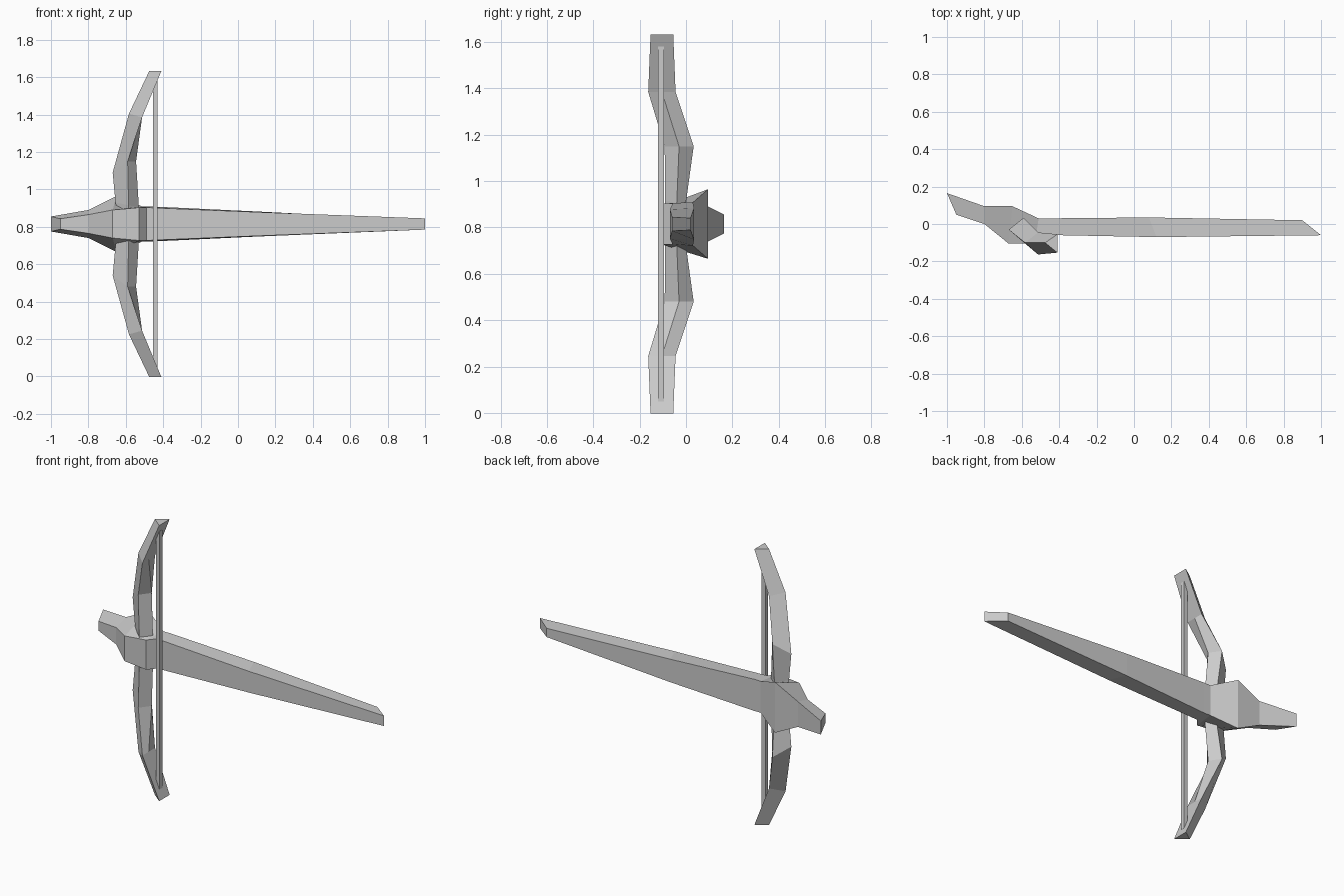
import bpy, bmesh
from mathutils import Vector

MID = 0.815  # height of the symmetry plane


def loft(name, rings):
    """Skin a list of equal-sized rings and cap both ends."""
    bm = bmesh.new()
    loops = [[bm.verts.new(Vector(p)) for p in r] for r in rings]
    n = len(loops[0])
    for a, b in zip(loops, loops[1:]):
        for i in range(n):
            j = (i + 1) % n
            bm.faces.new((a[i], a[j], b[j], b[i]))
    bm.faces.new(loops[0])
    bm.faces.new(loops[-1])
    bmesh.ops.recalc_face_normals(bm, faces=bm.faces)
    mesh = bpy.data.meshes.new(name)
    bm.to_mesh(mesh)
    bm.free()
    ob = bpy.data.objects.new(name, mesh)
    ob.location.z = MID
    bpy.context.collection.objects.link(ob)
    return ob


# Stock: front edge (x, y, half height), back edge (x, y, half height)
stations = [
    ((-0.95, 0.05, 0.028), (-1.00, 0.165, 0.040)),
    ((-0.80, 0.00, 0.050), (-0.80, 0.095, 0.075)),
    ((-0.67, -0.105, 0.075), (-0.65, 0.095, 0.150)),
    ((-0.53, -0.105, 0.088), (-0.51, 0.030, 0.093)),
    ((-0.49, -0.058, 0.088), (-0.47, 0.030, 0.094)),
    ((0.12, -0.070, 0.063), (0.08, 0.035, 0.068)),
    ((1.00, -0.060, 0.030), (0.90, 0.020, 0.026)),
]
loft("stock", [[(fx, fy, -fh), (fx, fy, fh), (bx, by, bh), (bx, by, -bh)]
               for (fx, fy, fh), (bx, by, bh) in stations])

# Bow limb: outer, front, inner, back corner of each ring; mirrored downwards
limb_rings = [
    [(-0.64, -0.03, 0.85), (-0.585, -0.09, 0.85), (-0.53, -0.04, 0.85), (-0.58, 0.00, 0.85)],
    [(-0.655, -0.03, 0.93), (-0.585, -0.09, 0.915), (-0.53, -0.04, 0.905), (-0.58, 0.00, 0.91)],
    [(-0.67, -0.03, 1.09), (-0.59, -0.092, 1.15), (-0.545, -0.03, 1.15), (-0.59, 0.033, 1.15)],
    [(-0.583, -0.10, 1.405), (-0.513, -0.163, 1.385), (-0.513, -0.104, 1.385), (-0.513, -0.045, 1.385)],
    [(-0.475, -0.10, 1.632), (-0.41, -0.153, 1.632), (-0.41, -0.104, 1.632), (-0.41, -0.055, 1.632)],
]
limb = loft("bow_limbs", [[(x, y, z - MID) for x, y, z in r] for r in limb_rings])
limb.modifiers.new("Mirror", 'MIRROR').use_axis = (False, False, True)

# Bow string: thin square bar
loft("bow_string", [[(-0.455, -0.12, z), (-0.43, -0.12, z), (-0.43, -0.095, z), (-0.455, -0.095, z)]
                    for z in (-0.765, 0.765)])
